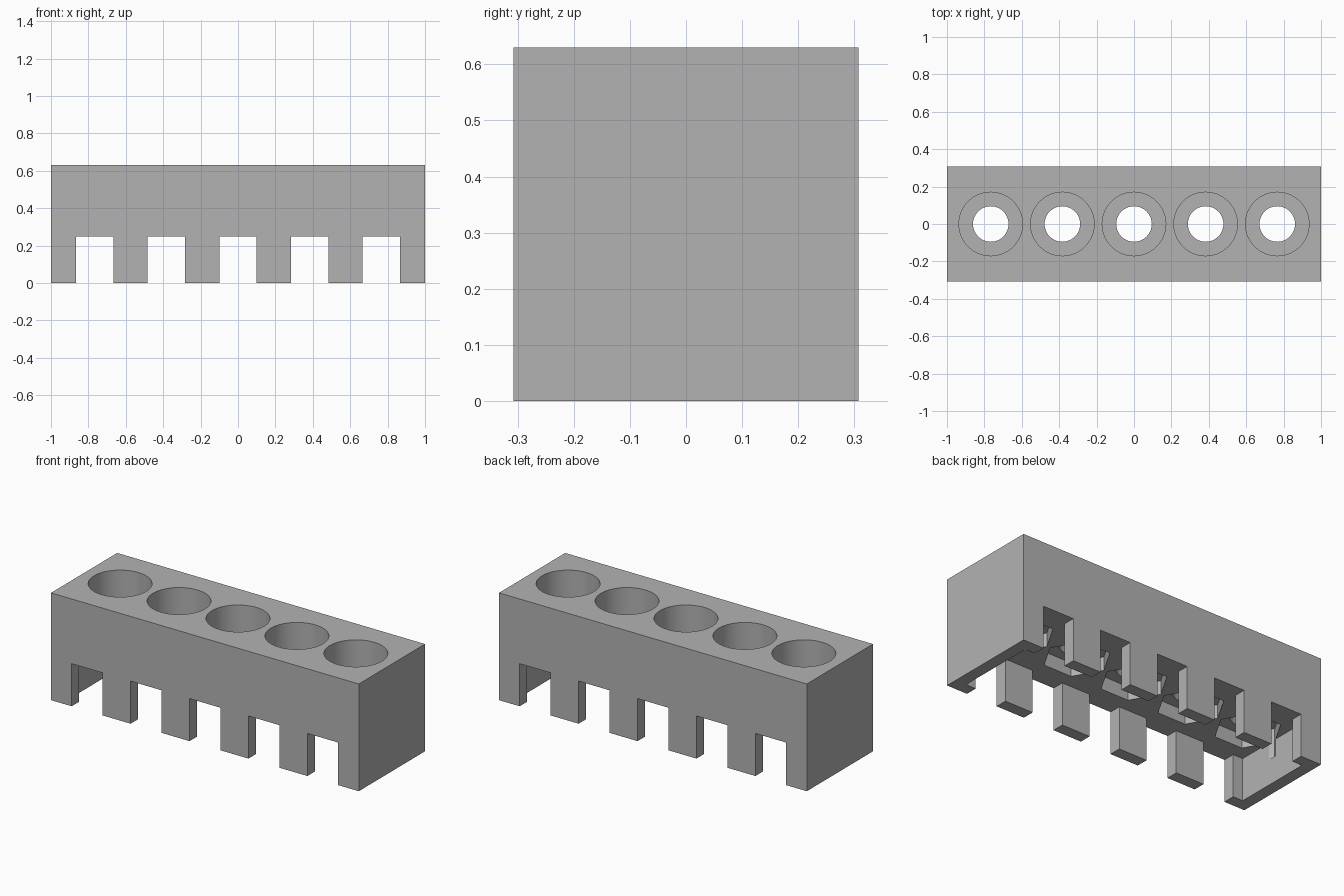
import bpy, bmesh, math
from mathutils import Matrix

if "Cube" in bpy.data.objects:
    bpy.data.objects.remove(bpy.data.objects["Cube"])

HALF_Y, TOP, WALL, CEILING = 0.307, 0.63, 0.07, 0.25
SHELF = 0.38       # floor of the round sockets
POCKET_TOP = 0.33  # top of the hexagonal pockets
CENTRES = [i * 0.383 for i in range(-2, 3)]


def add_box(bm, x0, x1, y0, y1, z0, z1):
    place = (Matrix.Translation(((x0 + x1) / 2, (y0 + y1) / 2, (z0 + z1) / 2))
             @ Matrix.Diagonal((x1 - x0, y1 - y0, z1 - z0, 1)))
    bmesh.ops.create_cube(bm, size=1, matrix=place)


def add_prism(bm, x, radius, z0, z1, sides):
    # first corner points along y
    place = Matrix.Translation((x, 0, (z0 + z1) / 2)) @ Matrix.Rotation(math.pi / 2, 4, "Z")
    bmesh.ops.create_cone(bm, cap_ends=True, segments=sides, radius1=radius,
                          radius2=radius, depth=z1 - z0, matrix=place)


def make_object(name, bm):
    mesh = bpy.data.meshes.new(name)
    bm.to_mesh(mesh)
    bm.free()
    obj = bpy.data.objects.new(name, mesh)
    bpy.context.collection.objects.link(obj)
    return obj


# Solid block
bm = bmesh.new()
add_box(bm, -1, 1, -HALF_Y, HALF_Y, 0, TOP)
block = make_object("rack_block", bm)

grey = bpy.data.materials.new("plain grey")
grey.use_nodes = True
colour = (0.45, 0.45, 0.45, 1)
grey.diffuse_color = colour
grey.node_tree.nodes["Principled BSDF"].inputs["Base Color"].default_value = colour
block.data.materials.append(grey)

# Cutters: hollow underside, slots, round sockets, through bores, hex pockets
cuts = {name: bmesh.new() for name in ("cavity", "slots", "sockets", "bores", "pockets")}
add_box(cuts["cavity"], -1 + WALL, 1 - WALL, -HALF_Y + WALL, HALF_Y - WALL, -0.1, CEILING)
for x in CENTRES:
    add_box(cuts["slots"], x - 0.1, x + 0.1, -0.5, 0.5, -0.1, CEILING)
    add_prism(cuts["sockets"], x, 0.17, SHELF, TOP + 0.1, 64)
    add_prism(cuts["bores"], x, 0.095, 0.1, TOP + 0.2, 48)
    add_prism(cuts["pockets"], x, 0.18, 0.15, POCKET_TOP, 6)

cutters = []
for name, bm in cuts.items():
    cutter = make_object(name + "_cutter", bm)
    cutter.hide_render = True
    cutters.append(cutter)
    mod = block.modifiers.new(name, "BOOLEAN")
    mod.operation = "DIFFERENCE"
    mod.solver = "EXACT"
    mod.object = cutter

# Bake the cuts and remove the cutters
graph = bpy.context.evaluated_depsgraph_get()
baked = bpy.data.meshes.new_from_object(block.evaluated_get(graph))
block.modifiers.clear()
block.data = baked
for cutter in cutters:
    bpy.data.objects.remove(cutter)

# Smooth round walls, keep edges sharp
bpy.ops.object.select_all(action="DESELECT")
block.select_set(True)
bpy.context.view_layer.objects.active = block
bpy.ops.object.shade_smooth_by_angle(angle=math.radians(30))
